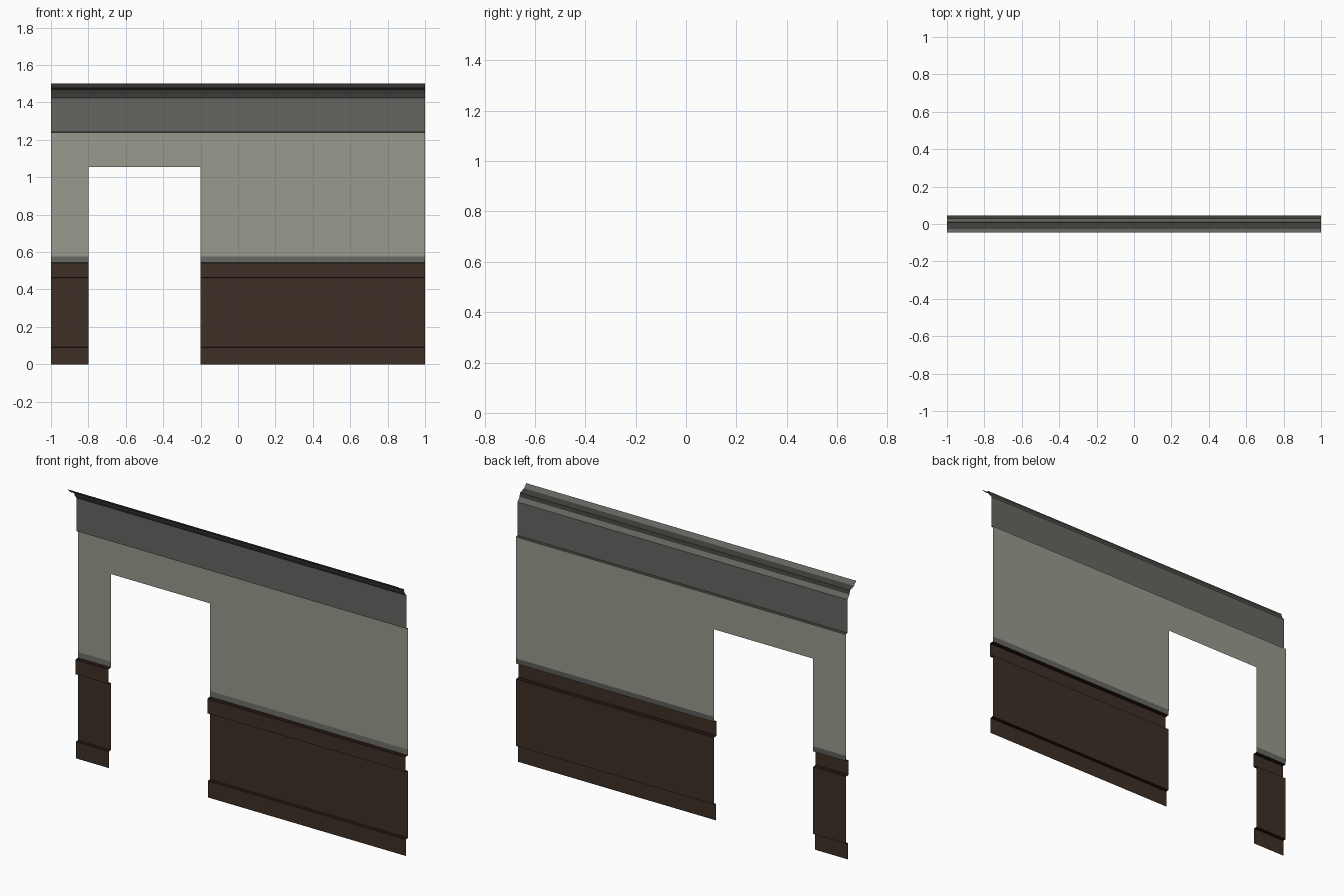
import bpy, bmesh

if "Cube" in bpy.data.objects:
    bpy.data.objects.remove(bpy.data.objects["Cube"])

def mat(name, c):
    m = bpy.data.materials.new(name)
    m.diffuse_color = (*c, 1)
    m.use_nodes = True
    m.node_tree.nodes["Principled BSDF"].inputs["Base Color"].default_value = m.diffuse_color
    return m

WALL = mat("warm_grey_plaster", (0.32, 0.32, 0.27))
GREY = mat("mid_grey_trim", (0.13, 0.13, 0.12))
DARK = mat("dark_grey_moulding", (0.047, 0.048, 0.040))
WOOD = mat("brown_panelling", (0.047, 0.028, 0.019))
EDGE = mat("dark_brown_edge", (0.016, 0.007, 0.006))

def sheet(name, spans, profile, mats):
    """Open profile of (y, z) points swept along x over each span; one material per segment."""
    bm = bmesh.new()
    slots = list(dict.fromkeys(mats))
    for x0, x1 in spans:
        rows = [[bm.verts.new((x, y, z)) for x in (x0, x1)] for y, z in profile]
        for a, b, m in zip(rows, rows[1:], mats):
            f = bm.faces.new((a[0], a[1], b[1], b[0]))
            f.material_index = slots.index(m)
    me = bpy.data.meshes.new(name)
    bm.to_mesh(me)
    bm.free()
    for m in slots:
        me.materials.append(m)
    ob = bpy.data.objects.new(name, me)
    bpy.context.collection.objects.link(ob)

BACK = 0.045                              # plane of the plaster
SIDES = [(-1, -0.8), (-0.2, 1)]           # either side of the doorway
FULL = [(-1, 1)]

# skirting board, panel and dado rail
sheet("wainscot", SIDES,
      [(0.025, 0), (0.025, 0.09), (0.042, 0.093), (0.042, 0.46), (0.02, 0.463),
       (0.02, 0.542), (BACK - 0.003, 0.545)],
      [WOOD, EDGE, WOOD, EDGE, WOOD, EDGE])
# grey strip above the dado
sheet("dado_strip", SIDES, [(BACK - 0.003, 0.545), (BACK, 0.575)], [GREY])
# plaster beside and over the doorway
sheet("plaster_sides", SIDES, [(BACK, 0.575), (BACK, 1.055)], [WALL])
sheet("plaster_over_door", FULL, [(BACK, 1.055), (BACK, 1.24)], [WALL])
# frieze with its lower step
sheet("frieze", FULL, [(BACK, 1.24), (0.03, 1.243), (0.03, 1.425)], [DARK, GREY])
# overhanging cornice
sheet("cornice", FULL,
      [(0.03, 1.425), (0.013, 1.447), (0.008, 1.468), (-0.026, 1.479), (-0.045, 1.5)],
      [GREY, DARK, DARK, GREY])
